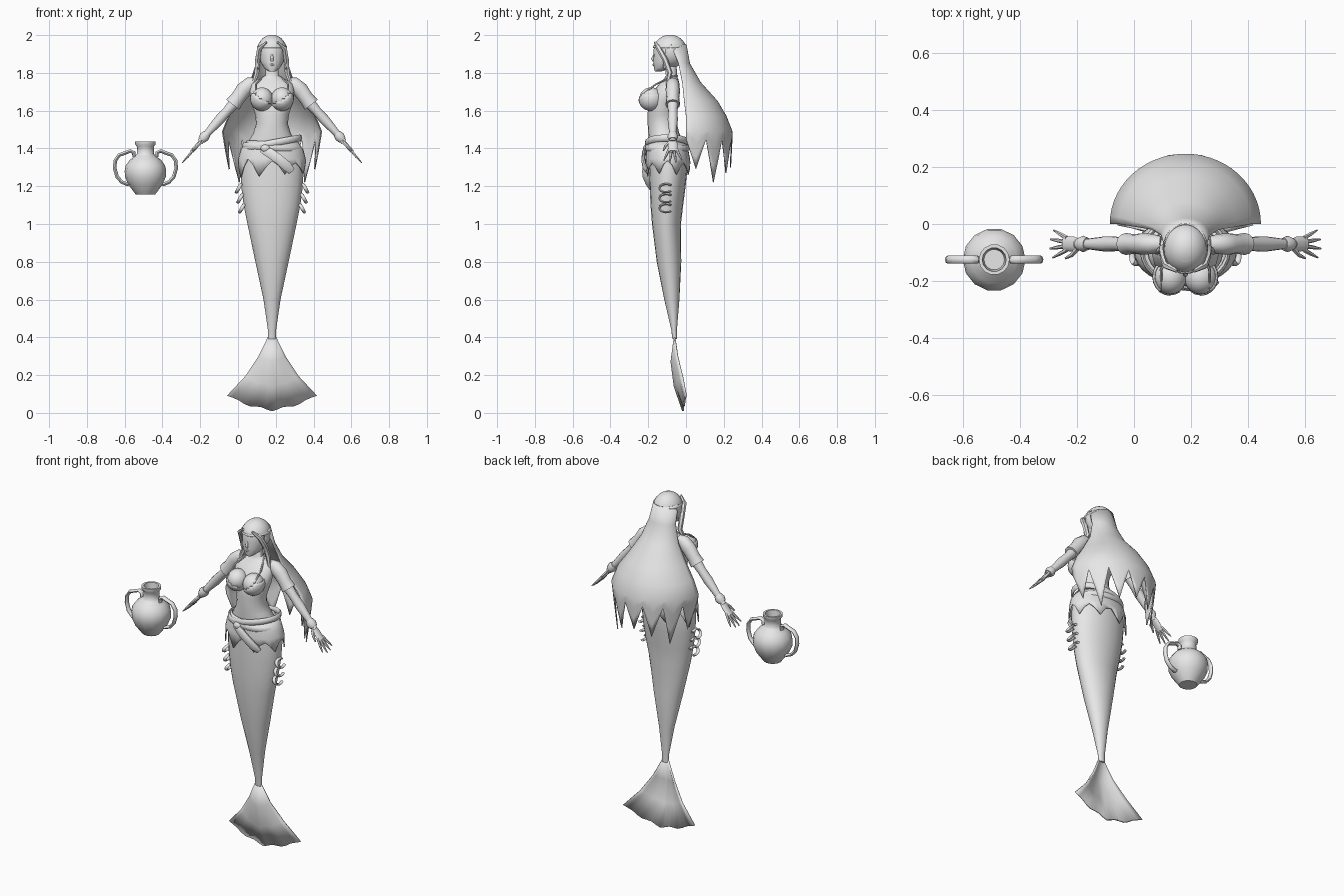
import bpy, bmesh, math
from mathutils import Vector

if "Cube" in bpy.data.objects:
    bpy.data.objects.remove(bpy.data.objects["Cube"])

grey = bpy.data.materials.new("plain_grey")
grey.use_nodes = True
grey.diffuse_color = (0.8, 0.8, 0.8, 1)
grey.node_tree.nodes["Principled BSDF"].inputs["Base Color"].default_value = (0.8, 0.8, 0.8, 1)

FIGURE = (0.18, 0, 0)
POT = (-0.49, -0.125, 0)
SIDES = ((1, "left"), (-1, "right"))


def finish(name, bm, at, thick=0, angle=50):
    bmesh.ops.recalc_face_normals(bm, faces=bm.faces)
    mesh = bpy.data.meshes.new(name)
    bm.to_mesh(mesh)
    bm.free()
    mesh.materials.append(grey)
    obj = bpy.data.objects.new(name, mesh)
    obj.location = at
    bpy.context.collection.objects.link(obj)
    bpy.ops.object.select_all(action='DESELECT')
    obj.select_set(True)
    bpy.context.view_layer.objects.active = obj
    bpy.ops.object.shade_smooth_by_angle(angle=math.radians(angle))
    if thick:
        mod = obj.modifiers.new("thickness", 'SOLIDIFY')
        mod.thickness, mod.offset = thick, 0
    return obj


def skin(name, rows, closed=True, caps=True, loop=False, at=FIGURE, thick=0):
    """Join rows of points into a surface."""
    bm = bmesh.new()
    grid = [[bm.verts.new(p) for p in row] for row in rows]
    n = len(grid[0])
    pairs = list(zip(grid, grid[1:])) + ([(grid[-1], grid[0])] if loop else [])
    for a, b in pairs:
        for i in range(n if closed else n - 1):
            j = (i + 1) % n
            bm.faces.new((a[i], a[j], b[j], b[i]))
    if closed and caps and not loop:
        bm.faces.new(grid[0])
        bm.faces.new(grid[-1])
    return finish(name, bm, at, thick)


def oval(z, half, front, back, n=20):
    mid, deep = (front + back) / 2, (back - front) / 2
    turns = [2 * math.pi * i / n for i in range(n)]
    return [Vector((half * math.cos(t), mid + deep * math.sin(t), z)) for t in turns]


def tube(name, path, a=1, b=1, ref=(0, 1, 0), n=10, loop=False, at=FIGURE):
    """Sweep an oval along (x, y, z, radius) points; a scales along ref."""
    pts = [Vector(p[:3]) for p in path]
    rows, count = [], len(pts)
    for i, p in enumerate(path):
        nxt = pts[(i + 1) % count] if loop else pts[min(i + 1, count - 1)]
        prv = pts[i - 1] if loop else pts[max(i - 1, 0)]
        d = (nxt - prv).normalized()
        side = Vector(ref)
        side = (side - d * side.dot(d)).normalized()
        up = d.cross(side)
        turns = [2 * math.pi * k / n for k in range(n)]
        rows.append([pts[i] + p[3] * (side * a * math.cos(t) + up * b * math.sin(t)) for t in turns])
    return skin(name, rows, loop=loop, at=at)


def ball(name, centre, size, keep=None, thick=0):
    bm = bmesh.new()
    bmesh.ops.create_uvsphere(bm, u_segments=20, v_segments=14, radius=1)
    for v in bm.verts:
        v.co = Vector([c + s * q for c, s, q in zip(centre, size, v.co)])
    if keep:
        lost = [f for f in bm.faces if not keep(f.calc_center_median())]
        bmesh.ops.delete(bm, geom=lost, context='FACES')
    return finish(name, bm, FIGURE, thick)


# Tail, torso, neck and head as stacked ovals: height, half width, front, back
tail = [(.39, .02, -.072, -.048), (.44, .022, -.078, -.048), (.6, .045, -.115, -.035),
        (.8, .088, -.155, -.025), (1, .13, -.18, -.027), (1.1, .15, -.188, -.015),
        (1.2, .163, -.192, -.002), (1.3, .168, -.196, .008), (1.38, .158, -.195, .003)]
skin("tail", [oval(*r) for r in tail])
torso = [(1.36, .15, -.19, 0), (1.42, .135, -.195, -.01), (1.48, .1, -.2, -.035),
         (1.53, .084, -.203, -.048), (1.58, .09, -.203, -.05), (1.65, .113, -.2, -.038),
         (1.7, .118, -.175, -.032), (1.745, .11, -.14, -.035), (1.77, .065, -.115, -.042),
         (1.785, .036, -.107, -.048), (1.86, .03, -.11, -.05)]
skin("torso", [oval(*r) for r in torso])
head = [(1.808, .018, -.165, -.13), (1.825, .042, -.17, -.08), (1.86, .062, -.173, -.03),
        (1.9, .069, -.172, -.012), (1.94, .07, -.17, -.01), (1.97, .06, -.155, -.025),
        (1.99, .036, -.13, -.05)]
skin("head", [oval(*r) for r in head])
tube("nose", [(0, -.168, 1.9, .004), (0, -.176, 1.875, .009), (0, -.17, 1.863, .007)])
tube("lips", [(-.016, -.166, 1.843, .002), (0, -.172, 1.843, .006), (.016, -.166, 1.843, .002)], b=.8, ref=(0, 0, 1))

# Fan shaped tail fin
fin = []
widths, middle, edge = (.02, .07, .14, .237), (-.06, -.077, -.06, -.015), (-.06, -.045, -.02, .0)
for k in range(4):
    row = []
    for i in range(-8, 9):
        u = i / 8
        end = .01 + .08 * abs(u) ** 2.5 + .012 * math.sin(abs(u) * math.pi) - .006 * math.cos(u * 12) + .006
        y = middle[k] + (edge[k] - middle[k]) * u * u
        row.append((widths[k] * u, y, .4 + (end - .4) * k / 3))
    fin.append(row)
skin("tail_fin", fin, closed=False, thick=.01)

# Hair cap, headband and long cape of hair with pointed ends
ball("hair_cap", (0, -.085, 1.914), (.078, .088, .086),
     keep=lambda c: c.z > 1.94 or c.y > -.115, thick=.004)
band = [(.077 * math.cos(t), -.086 + .087 * math.sin(t), 1.938, .006)
        for t in [math.tau * i / 24 for i in range(24)]]
tube("headband", band, ref=(0, 0, 1), b=.5, n=6, loop=True)
cape = [(1.95, .07, -.08, .0), (1.85, .082, -.04, .018), (1.75, .115, -.02, .075),
        (1.65, .175, -.01, .165), (1.57, .23, 0, .212), (1.49, .262, 0, .243)]
COLS = 28


def cape_point(u, z, half, side, back):
    t = u * math.pi / 2
    return Vector((half * math.sin(t), side + (back - side) * math.cos(t), z))


rows = [[cape_point(2 * i / COLS - 1, *r) for i in range(COLS + 1)] for r in cape]
for step in (.33, .66, 1):
    row = []
    for i in range(COLS + 1):
        tip = (1.29, 1.22, 1.27, 1.3, 1.27, 1.22, 1.29)[min(i // 4, 6)]
        low = 1.45 + (tip - 1.45) * (1 - abs(i % 4 - 2) / 2)
        z = 1.49 + (low - 1.49) * step
        row.append(cape_point(2 * i / COLS - 1, z, .262 - .15 * (1.49 - z), 0, .245 - .05 * (1.49 - z)))
    rows.append(row)
skin("long_hair", rows, closed=False, thick=.006)

# Paired parts
for s, word in SIDES:
    def path(*pts):
        return [(s * x, y, z, r) for x, y, z, r in pts]

    Y = -.07
    tube(word + "_arm", path((.09, Y, 1.735, .03), (.14, Y, 1.712, .035), (.19, Y, 1.652, .032),
                             (.235, Y, 1.6, .025), (.28, Y, 1.55, .027), (.36, Y, 1.46, .016),
                             (.38, Y, 1.435, .017)), n=12)
    tube(word + "_sleeve", path((.085, Y, 1.745, .03), (.115, Y, 1.74, .039), (.15, Y, 1.71, .042),
                                (.18, Y, 1.668, .038), (.208, Y, 1.632, .043)), a=.9, n=12)
    tube(word + "_bracelet", path((.343, Y, 1.479, .022), (.358, Y, 1.462, .029), (.373, Y, 1.445, .022)))
    tube(word + "_palm", path((.365, Y, 1.453, .015), (.39, Y, 1.423, .026), (.425, Y, 1.383, .025)), b=.4)
    for k in range(4):
        y, spread = Y - .021 + .014 * k, (k - 1.5) * .009
        long = (.045, .055, .053, .042)[k]
        tube(word + "_finger", path((.415, y, 1.394, .008), (.418 + long / 2, y + spread, 1.39 - long * .6, .007),
                                    (.42 + long, y + spread * 2, 1.385 - long * 1.1, .003)), n=6)
    tube(word + "_thumb", path((.378, Y - .016, 1.432, .01), (.397, Y - .038, 1.412, .008),
                               (.42, Y - .05, 1.388, .004)), n=6)
    ball(word + "_breast", (s * .053, -.185, 1.663), (.058, .062, .06))
    ball(word + "_bikini_cup", (s * .053, -.185, 1.663), (.061, .065, .063),
         keep=lambda c: c.z < 1.66 + (c.x * s - .053) * .6, thick=.004)
    tube(word + "_bikini_strap", path((.085, -.225, 1.69, .005), (.085, -.16, 1.74, .005),
                                      (.05, -.08, 1.777, .005), (.03, -.045, 1.785, .005)), n=6)
    tube(word + "_hair_lock", path((.03, -.165, 1.962, .006), (.066, -.145, 1.93, .014),
                                   (.076, -.11, 1.87, .015), (.08, -.085, 1.8, .014),
                                   (.1, -.1, 1.74, .008), (.105, -.11, 1.7, .002)), n=6)
    tube(word + "_earring", path((.071, -.115, 1.86, .003), (.073, -.115, 1.835, .008),
                                 (.073, -.115, 1.815, .002)), n=6)
    # Curved gills down the hip
    for z, half in ((1.19, .164), (1.137, .156), (1.084, .147)):
        arc = [math.radians(45 + 27 * k) for k in range(11)]
        tube(word + "_gill", [(s * (half + .012 - .012 * math.sin(t)), -.105 + .036 * math.cos(t),
                               z + .022 * math.sin(t), .0065) for t in arc], ref=(1, 0, 0), a=1.5, n=6)

# Ragged skirt, slanted belt and hanging strap
skirt = [oval(1.44, .132, -.2, -.006, 32), oval(1.39, .164, -.207, .01, 32),
         oval(1.345, .175, -.21, .018, 32), oval(1.3, .178, -.212, .02, 32)]
for i, p in enumerate(skirt[-1]):
    p.z = (1.335, 1.3, 1.255, 1.31)[i % 4] + .012 * math.sin(i * 1.3)
skin("ragged_skirt", skirt, caps=False, thick=.006)
for name, z, tilt in (("belt", 1.428, .028), ("lower_belt", 1.405, -.01)):
    loop = [(.15 * math.cos(t), -.098 + .111 * math.sin(t), z + tilt * math.cos(t), .018)
            for t in [math.tau * i / 28 for i in range(28)]]
    tube(name, loop, ref=(0, 0, 1), b=.5, n=8, loop=True)
tube("belt_strap", [(-.055, -.208, 1.395, .018), (-.01, -.222, 1.375, .027), (.04, -.226, 1.34, .027),
                    (.08, -.22, 1.305, .028), (.105, -.205, 1.28, .02)], a=.4)
ball("belt_knot", (-.035, -.212, 1.4), (.025, .016, .02))

# Two handled pot
pot = [(1.155, .05), (1.17, .062), (1.21, .091), (1.25, .108), (1.28, .11), (1.31, .104),
       (1.34, .082), (1.36, .055), (1.37, .046), (1.41, .045), (1.42, .054), (1.437, .054),
       (1.437, .042), (1.38, .036)]
skin("pot", [oval(z, r, -r, r, 14) for z, r in pot], at=POT)
for s, word in SIDES:
    curve = ((.06, 1.355), (.062, 1.378), (.08, 1.387), (.105, 1.377), (.14, 1.365), (.16, 1.335),
             (.163, 1.295), (.15, 1.25), (.125, 1.222), (.095, 1.21), (.08, 1.215))
    tube(word + "_pot_handle", [(s * x, 0, z, .0095) for x, z in curve], a=1.5, n=8, at=POT)
